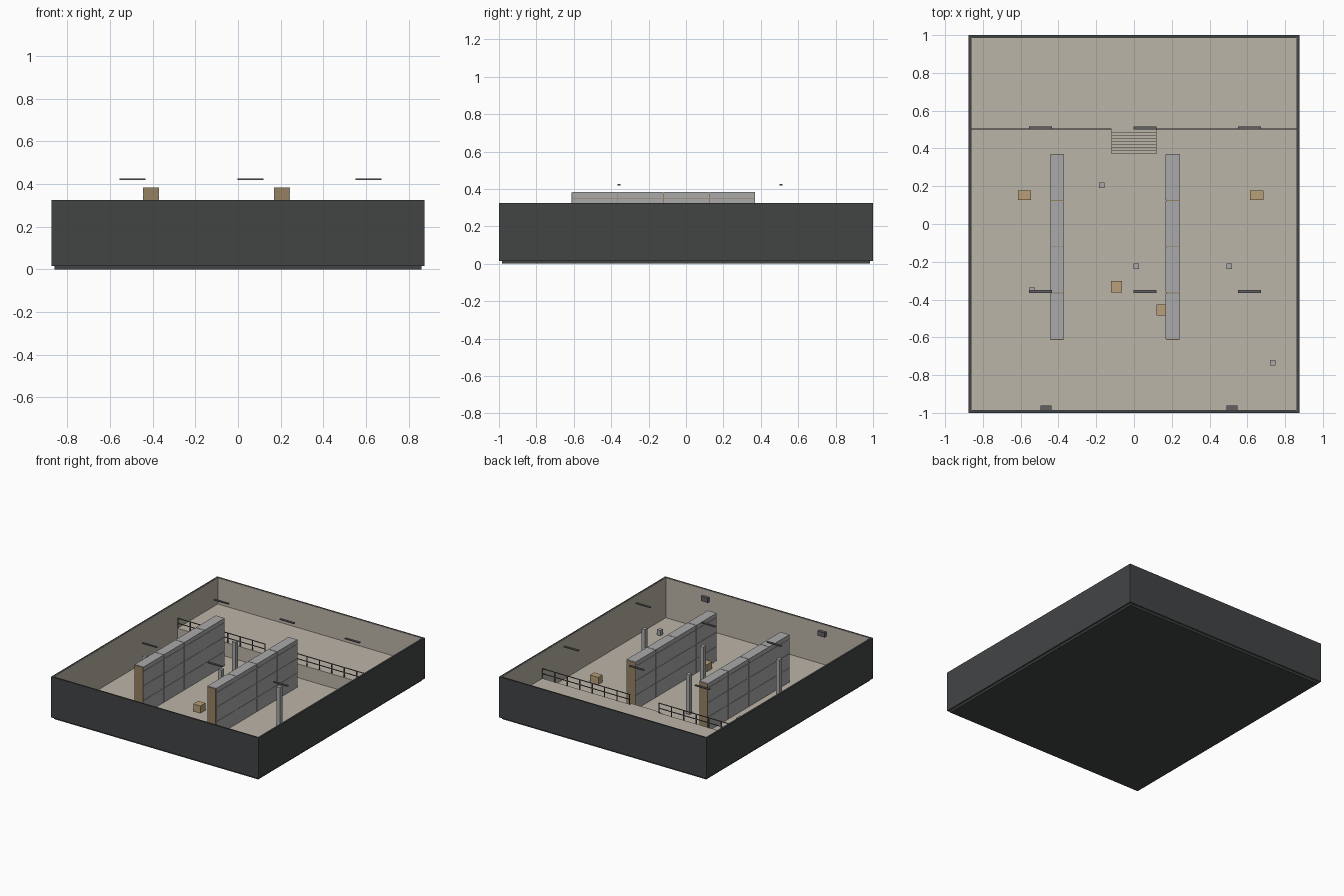
import bpy, bmesh
from mathutils import Matrix, Vector

if "Cube" in bpy.data.objects:
    bpy.data.objects.remove(bpy.data.objects["Cube"])


def material(name, rgb):
    m = bpy.data.materials.new(name)
    m.diffuse_color = (*rgb, 1)
    m.use_nodes = True
    m.node_tree.nodes["Principled BSDF"].inputs["Base Color"].default_value = m.diffuse_color
    return m


DARK = material("charcoal", (0.055, 0.058, 0.06))
CONCRETE = material("warm_concrete", (0.50, 0.46, 0.39))
PANEL = material("panel_grey", (0.40, 0.40, 0.41))
WOOD = material("plywood", (0.30, 0.22, 0.12))
CARTON = material("carton", (0.48, 0.35, 0.19))
STEEL = material("steel", (0.12, 0.12, 0.13))


# one object from several boxes given as (x0, x1, y0, y1, z0, z1)
def boxes(name, items, mat):
    bm = bmesh.new()
    for x0, x1, y0, y1, z0, z1 in items:
        centre = Vector(((x0 + x1) / 2, (y0 + y1) / 2, (z0 + z1) / 2))
        scale = Matrix.Diagonal((x1 - x0, y1 - y0, z1 - z0, 1))
        bmesh.ops.create_cube(bm, size=1, matrix=Matrix.Translation(centre) @ scale)
    me = bpy.data.meshes.new(name)
    bm.to_mesh(me)
    bm.free()
    ob = bpy.data.objects.new(name, me)
    bpy.context.collection.objects.link(ob)
    me.materials.append(mat)
    return ob


def ring(name, hx, hy, t, z0, z1, mat):
    return boxes(name, [(-hx, hx, -hy, -hy + t, z0, z1), (-hx, hx, hy - t, hy, z0, z1),
                        (-hx, -hx + t, -hy + t, hy - t, z0, z1),
                        (hx - t, hx, -hy + t, hy - t, z0, z1)], mat)


F, P, TOP = 0.02, 0.125, 0.325   # floor, platform and wall heights

# shell: slab, floor, outer walls and plaster lining
boxes("base_slab", [(-0.86, 0.86, -0.985, 0.985, 0, 0.017)], DARK)
boxes("floor", [(-0.865, 0.865, -0.99, 0.99, 0.015, F)], CONCRETE)
ring("outer_walls", 0.875, 1.0, 0.012, 0.015, TOP, DARK)
ring("wall_lining", 0.864, 0.989, 0.004, F, TOP - 0.001, CONCRETE)

# raised platform and stairs
boxes("platform", [(-0.862, 0.862, 0.5, 0.987, F, P)], CONCRETE)
n = 8
boxes("stairs", [(-0.12, 0.12, 0.37 + i * 0.13 / n, 0.37 + (i + 1) * 0.13 / n,
                  F, F + (P - F) * (i + 1) / n) for i in range(n)], CONCRETE)

# platform railings, left and right of the stairs
rail = []
for s in (-1, 1):
    for z in (0.16, 0.198):
        a, b = sorted((s * 0.12, s * 0.862))
        rail.append((a, b, 0.5, 0.505, z, z + 0.005))
    for i in range(8):
        x = s * (0.124 + i * 0.105)
        rail.append((x - 0.003, x + 0.003, 0.5, 0.506, P, 0.2))
boxes("railings", rail, STEEL)

# two partitions: plywood core with panelled sides and top
levels = [F, 0.13, 0.24, 0.351, 0.385]
g = 0.002
for name, x0 in (("left", -0.445), ("right", 0.168)):
    x1 = x0 + 0.075
    boxes(name + "_partition_core", [(x0 + 0.003, x1 - 0.003, -0.613, 0.37, F, 0.382)], WOOD)
    skin = []
    for i in range(4):
        y0 = -0.61 + i * 0.245 + g
        y1 = y0 + 0.245 - 2 * g
        for z0, z1 in zip(levels, levels[1:]):
            for xa, xb in ((x0, x0 + 0.004), (x1 - 0.004, x1)):
                skin.append((xa, xb, y0, y1, z0 + 0.001, z1 - 0.001))
        skin.append((x0 + 0.004, x1 - 0.004, y0, y1, 0.381, 0.384))
    boxes(name + "_partition_panels", skin, PANEL)

# square columns and the low bollard
h = 0.015
boxes("columns", [(x - h, x + h, y - h, y + h, F, 0.324) for x, y in
                  ((-0.17, 0.205), (0.012, -0.223), (0.505, -0.223), (-0.54, -0.35))], PANEL)
boxes("bollard", [(0.72, 0.75, -0.75, -0.72, F, 0.06)], PANEL)

# cartons on the floor
boxes("cartons", [(x - w / 2, x + w / 2, y - d / 2, y + d / 2, F, F + 0.055) for x, y, w, d in
                  ((-0.58, 0.153, 0.07, 0.05), (0.65, 0.153, 0.07, 0.05),
                   (-0.093, -0.333, 0.06, 0.06), (0.15, -0.455, 0.06, 0.06))], CARTON)

# hanging strip lamps and wall plates
boxes("strip_lamps", [(x, x + 0.122, y - 0.008, y + 0.008, 0.419, 0.426)
                      for x in (-0.555, -0.002, 0.55) for y in (-0.357, 0.508)], STEEL)
boxes("wall_plates", [(x - 0.029, x + 0.029, -0.986, -0.962, 0.24, 0.275)
                      for x in (-0.465, 0.52)], STEEL)
